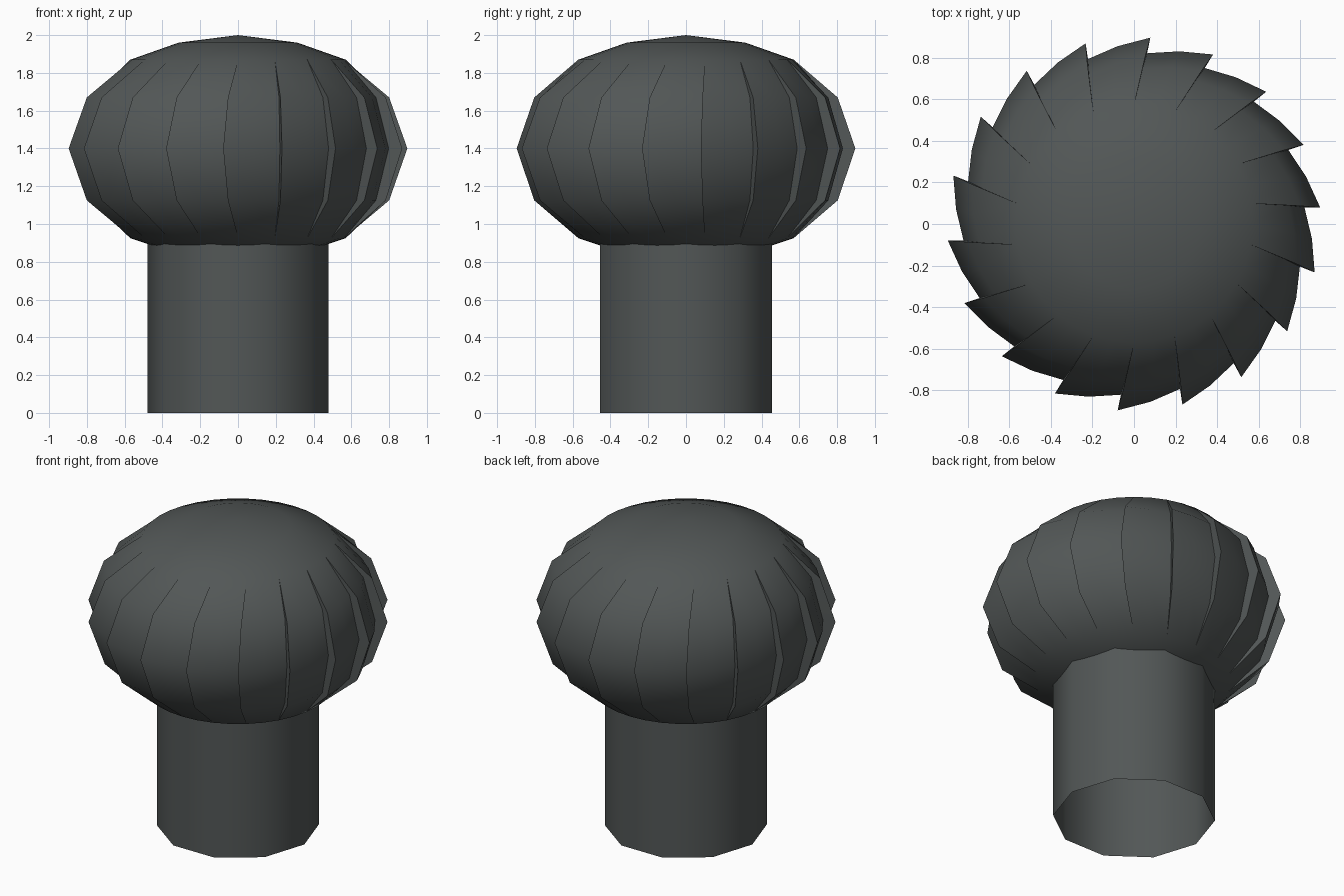
import bpy, bmesh, math

if "Cube" in bpy.data.objects:
    bpy.data.objects.remove(bpy.data.objects["Cube"])

metal = bpy.data.materials.new("dark grey metal")
metal.diffuse_color = (0.085, 0.095, 0.094, 1)
metal.use_nodes = True
metal.node_tree.nodes["Principled BSDF"].inputs["Base Color"].default_value = metal.diffuse_color

N = 18              # blades
SUB = 2             # columns per blade
# rings from bottom to top: z, blade tip radius, valley radius, twist in degrees
RINGS = [(0.84, 0.315, 0.315, 5), (0.925, 0.57, 0.57, 5), (1.125, 0.805, 0.75, 1.2),
         (1.40, 0.90, 0.824, 0), (1.67, 0.805, 0.75, 1.2), (1.87, 0.57, 0.57, 5),
         (1.96, 0.315, 0.315, 5)]


def finish(bm, name):
    bmesh.ops.remove_doubles(bm, verts=bm.verts, dist=0.0005)
    bmesh.ops.recalc_face_normals(bm, faces=bm.faces)
    me = bpy.data.meshes.new(name)
    bm.to_mesh(me)
    bm.free()
    ob = bpy.data.objects.new(name, me)
    bpy.context.collection.objects.link(ob)
    me.materials.append(metal)
    bpy.ops.object.select_all(action='DESELECT')
    ob.select_set(True)
    bpy.context.view_layer.objects.active = ob
    bpy.ops.object.shade_smooth_by_angle(angle=math.radians(42))
    return ob


# pleated turbine head: each blade rises from a valley to an outer tip
bm = bmesh.new()
rows = []
for z, tip, valley, twist in RINGS:
    row = []
    for i in range(N):
        for j in range(SUB + 1):
            t = j / SUB
            a = math.radians(5 + twist - 20 * (i + t) + (0.6 * (1 - t) if tip > valley else 0))
            r = valley + (tip - valley) * t
            if tip > valley and 0 < t < 1:
                r -= 0.003
            row.append(bm.verts.new((r * math.cos(a), r * math.sin(a), z)))
    rows.append(row)
count = N * (SUB + 1)
for lo, hi in zip(rows, rows[1:]):
    for k in range(count):
        n = (k + 1) % count
        bm.faces.new((lo[k], hi[k], hi[n], lo[n]))
for row, z in ((rows[0], 0.80), (rows[-1], 2.0)):
    pole = bm.verts.new((0, 0, z))
    for k in range(count):
        bm.faces.new((row[k], row[(k + 1) % count], pole))
bmesh.ops.dissolve_degenerate(bm, dist=0.0005, edges=bm.edges)
finish(bm, "turbine_head")

# open ten-sided pipe
bm = bmesh.new()
R = 0.48
rings = [[bm.verts.new((R * math.cos(math.tau * i / 10), R * math.sin(math.tau * i / 10), z))
          for i in range(10)] for z in (0, 0.9)]
for i in range(10):
    n = (i + 1) % 10
    bm.faces.new((rings[0][i], rings[0][n], rings[1][n], rings[1][i]))
finish(bm, "pipe")
